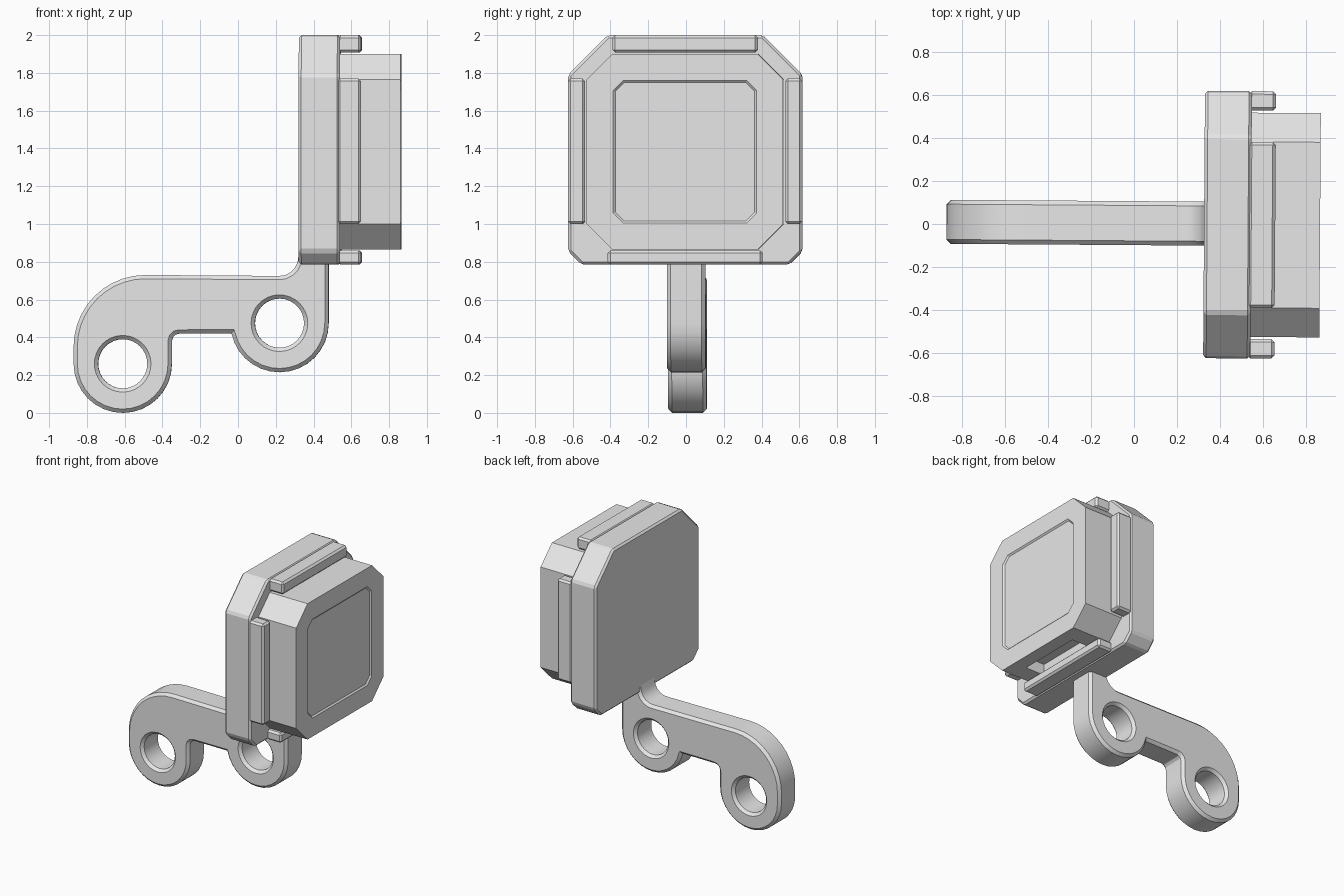
import bpy, bmesh, math
from mathutils import Matrix

cube = bpy.data.objects.get("Cube")
if cube:
    bpy.data.objects.remove(cube, do_unlink=True)

# Single grey material
GREY = (0.8, 0.8, 0.8, 1)
grey = bpy.data.materials.new("plain grey")
grey.use_nodes = True
grey.diffuse_color = GREY
grey.node_tree.nodes["Principled BSDF"].inputs["Base Color"].default_value = GREY

TWIST = Matrix.Rotation(math.radians(-0.4), 4, "Z")


def add_object(name, bm, bevel=0):
    bmesh.ops.recalc_face_normals(bm, faces=bm.faces)
    mesh = bpy.data.meshes.new(name)
    bm.to_mesh(mesh)
    bm.free()
    mesh.materials.append(grey)
    obj = bpy.data.objects.new(name, mesh)
    bpy.context.collection.objects.link(obj)
    obj.matrix_world = TWIST
    if bevel:
        mod = obj.modifiers.new("edge chamfer", "BEVEL")
        mod.width = bevel
        mod.segments = 1
    return obj


def chamfered_prism(x0, x1, half, z0, z1, low, high):
    """Prism along x with a corner-cut outline; returns mesh and front cap."""
    right = [(half - low, z0), (half, z0 + low), (half, z1 - high), (half - high, z1)]
    outline = right + [(-y, z) for y, z in reversed(right)]
    bm = bmesh.new()
    back = bm.faces.new([bm.verts.new((x0, y, z)) for y, z in outline])
    ext = bmesh.ops.extrude_face_region(bm, geom=[back], use_keep_orig=True)["geom"]
    bmesh.ops.translate(bm, vec=(x1 - x0, 0, 0),
                        verts=[g for g in ext if isinstance(g, bmesh.types.BMVert)])
    bmesh.ops.recalc_face_normals(bm, faces=bm.faces)
    return bm, max(bm.faces, key=lambda f: f.calc_center_median().x)


def box(name, x, y, z, bevel=0):
    bm = bmesh.new()
    size = [b - a for a, b in (x, y, z)]
    mid = [(a + b) / 2 for a, b in (x, y, z)]
    bmesh.ops.create_cube(bm, size=1, matrix=Matrix.Translation(mid) @ Matrix.Diagonal((*size, 1)))
    return add_object(name, bm, bevel)


# Back plate with large upper and small lower corner cuts
bm, _ = chamfered_prism(0.325, 0.543, 0.62, 0.785, 2.0, 0.07, 0.21)
add_object("back_plate", bm, 0.014)

# Housing with a shallow recessed panel on its face
bm, cap = chamfered_prism(0.5, 0.863, 0.52, 0.865, 1.9, 0.135, 0.135)
bmesh.ops.inset_region(bm, faces=[cap], thickness=0.152)
bmesh.ops.inset_region(bm, faces=[cap], thickness=0.012, depth=-0.01)
housing = add_object("housing", bm)

# Slot in the underside of the housing
cutter = box("slot_cutter", (0.6, 0.76), (-0.25, 0.25), (0.8, 0.95))
cutter.hide_render = True
cutter.hide_set(True)
slot = housing.modifiers.new("slot", "BOOLEAN")
slot.operation = "DIFFERENCE"
slot.object = cutter

# Rails around the housing
RAIL_X = (0.53, 0.655)
box("top_rail", RAIL_X, (-0.385, 0.385), (1.908, 2.0), 0.014)
box("bottom_rail", RAIL_X, (-0.41, 0.41), (0.785, 0.86), 0.014)
box("left_rail", RAIL_X, (0.53, 0.62), (1.0, 1.77), 0.014)
box("right_rail", RAIL_X, (-0.62, -0.53), (1.0, 1.77), 0.014)


# Arm: filled outline with two chamfered holes
def arc(cx, cz, r, start, end, steps):
    angles = [math.radians(start + (end - start) * i / steps) for i in range(steps + 1)]
    return [(cx + r * math.cos(a), cz + r * math.sin(a)) for a in angles]


LOW, HIGH = (-0.61, 0.26), (0.22, 0.475)
outline = (arc(*LOW, 0.26, 180, 360, 16)
           + arc(-0.31, 0.38, 0.04, 180, 90, 3)
           + arc(*HIGH, 0.26, 192, 360, 15)
           + [(0.48, 0.87), (0.335, 0.87)]
           + arc(0.22, 0.825, 0.1, 0, -90, 5)
           + arc(-0.49, 0.35, 0.38, 90, 180, 10))
holes = [arc(*c, 0.13, 360, 11.25, 31) for c in (LOW, HIGH)]

curve = bpy.data.curves.new("arm_outline", "CURVE")
curve.dimensions = "2D"
curve.fill_mode = "BOTH"
curve.extrude = 0.082
curve.bevel_depth = 0.02
curve.bevel_resolution = 0
curve.offset = -0.02
for points in [outline] + holes:
    spline = curve.splines.new("POLY")
    spline.points.add(len(points) - 1)
    for p, (x, z) in zip(spline.points, points):
        p.co = (x, z, 0, 1)
    spline.use_cyclic_u = True
shape = bpy.data.objects.new("arm_outline", curve)
bpy.context.collection.objects.link(shape)
bpy.context.view_layer.update()
evaluated = shape.evaluated_get(bpy.context.evaluated_depsgraph_get())
bm = bmesh.new()
bm.from_mesh(evaluated.to_mesh())
evaluated.to_mesh_clear()
bpy.data.objects.remove(shape, do_unlink=True)
bmesh.ops.remove_doubles(bm, verts=bm.verts, dist=0.0005)
bmesh.ops.rotate(bm, verts=bm.verts, matrix=Matrix.Rotation(math.pi / 2, 3, "X"))
bmesh.ops.translate(bm, verts=bm.verts, vec=(0, 0.004, 0))
arm = add_object("arm", bm)

# Smooth the rounded arm, keeping its chamfers crisp
bpy.ops.object.select_all(action="DESELECT")
arm.select_set(True)
bpy.context.view_layer.objects.active = arm
bpy.ops.object.shade_smooth_by_angle(angle=math.radians(30))
